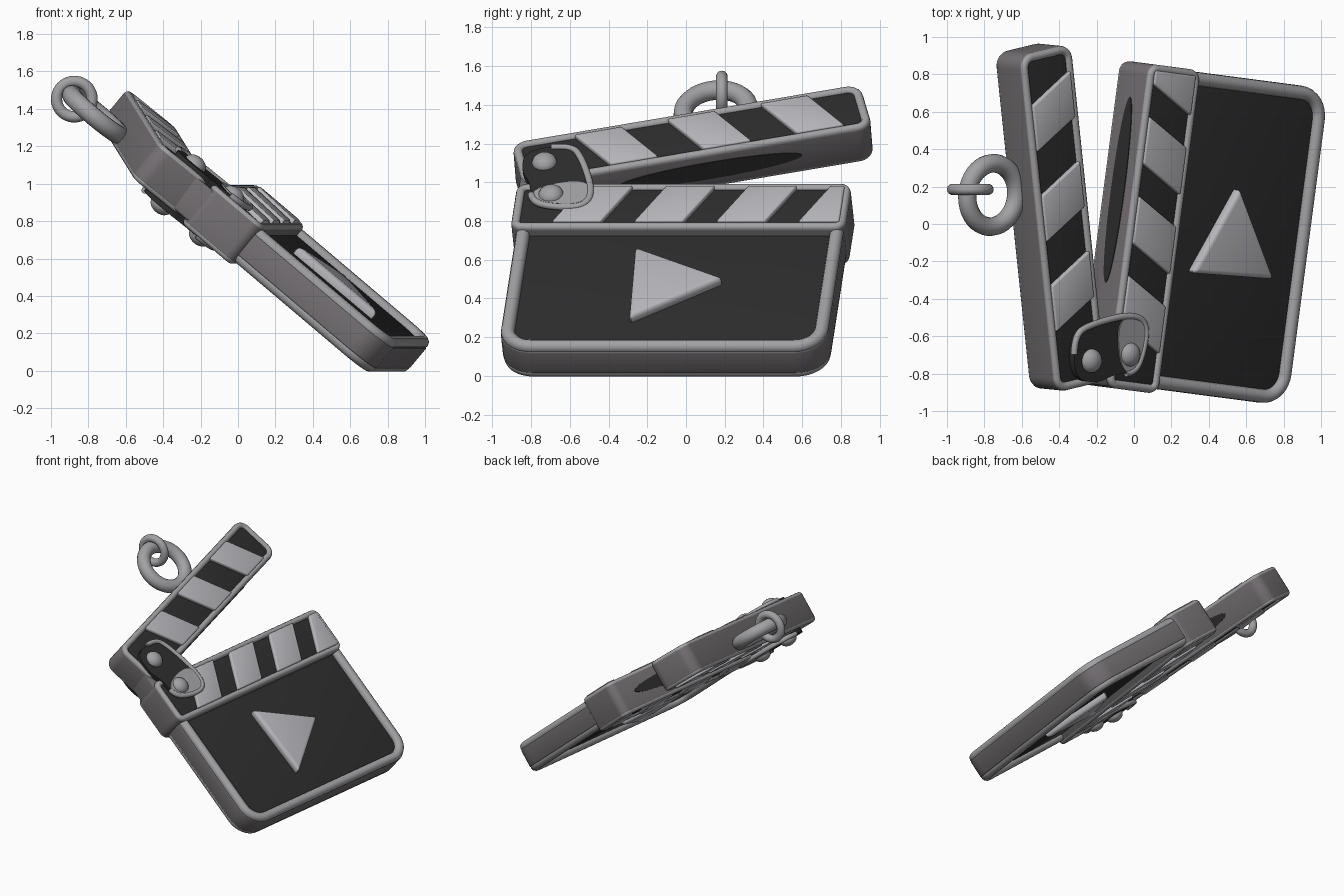
import bpy, bmesh, math
from mathutils import Matrix, Vector

if "Cube" in bpy.data.objects:
    bpy.data.objects.remove(bpy.data.objects["Cube"])

def mat(name, c):
    m = bpy.data.materials.new(name)
    m.diffuse_color = (*c, 1)
    m.use_nodes = True
    m.node_tree.nodes["Principled BSDF"].inputs["Base Color"].default_value = m.diffuse_color
    return m

SIDE = mat("warm_grey_side", (0.175, 0.16, 0.17))
RIM = mat("mid_grey_rim", (0.36, 0.36, 0.375))
LIGHT = mat("light_grey", (0.47, 0.47, 0.50))
DARK = mat("near_black", (0.026, 0.026, 0.026))

# Tilted board frame: u along the width, v up the slope, n out of the face
u = Vector((0.13, 0.9915, 0)).normalized()
d = Vector((-u.y, u.x, 0))
a = math.radians(40)
v = d * math.cos(a) + Vector((0, 0, math.sin(a)))
n = u.cross(v)
F = Matrix((u, v, n)).transposed().to_4x4()
BOARD = F @ Matrix.Translation((0, 0, 0.618))
ARM = (F @ Matrix.Translation((-0.012, 1.092, 0.603)) @ Matrix.Rotation(math.radians(16.4), 4, 'Z')
       @ Matrix.Rotation(math.radians(1.2), 4, 'Y'))
FLIP = Matrix.Diagonal((1, 1, -1, 1))

def finish(name, bm, M, mats, smooth=40):
    bm.transform(M)
    bmesh.ops.recalc_face_normals(bm, faces=bm.faces)
    me = bpy.data.meshes.new(name)
    bm.to_mesh(me)
    bm.free()
    ob = bpy.data.objects.new(name, me)
    bpy.context.collection.objects.link(ob)
    for m in mats:
        me.materials.append(m)
    activate(ob)
    bpy.ops.object.shade_smooth_by_angle(angle=math.radians(smooth))
    return ob

def activate(ob):
    bpy.ops.object.select_all(action='DESELECT')
    ob.select_set(True)
    bpy.context.view_layer.objects.active = ob

def rounded(x0, y0, x1, y1, r, steps=8):
    pts = []
    for cx, cy, a0 in ((x1 - r, y1 - r, 0), (x0 + r, y1 - r, 90), (x0 + r, y0 + r, 180), (x1 - r, y0 + r, 270)):
        for i in range(steps + 1):
            t = math.radians(a0 + 90 * i / steps)
            pts.append((cx + r * math.cos(t), cy + r * math.sin(t)))
    return pts

def round_corners(pts, passes=3):
    # corner cutting turns a few points into a smooth outline
    for _ in range(passes):
        out = []
        for i, p in enumerate(pts):
            p, q = Vector(p), Vector(pts[(i + 1) % len(pts)])
            out += [p.lerp(q, 0.25), p.lerp(q, 0.75)]
        pts = out
    return [tuple(p) for p in pts]

def prism(name, pts, z0, z1, M, mats, bevel=0.015, clip=None, face_mat=False):
    bm = bmesh.new()
    bm.faces.new([bm.verts.new((x, y, z0)) for x, y in pts])
    for s in ((-1, 1) if clip else ()):
        bmesh.ops.bisect_plane(bm, geom=bm.verts[:] + bm.edges[:] + bm.faces[:],
                               plane_co=(s * clip, 0, 0), plane_no=(s, 0, 0), clear_outer=True)
    ext = bmesh.ops.extrude_face_region(bm, geom=bm.faces[:])
    bmesh.ops.translate(bm, vec=(0, 0, z1 - z0), verts=[e for e in ext["geom"] if isinstance(e, bmesh.types.BMVert)])
    bmesh.ops.recalc_face_normals(bm, faces=bm.faces)
    edges = [e for e in bm.edges if e.calc_face_angle(0) > 0.9]
    if bevel:
        bmesh.ops.bevel(bm, geom=edges, offset=bevel, segments=3, profile=0.5, affect='EDGES')
    if face_mat:
        bm.normal_update()
        for f in bm.faces:
            f.material_index = 1 if abs(f.normal.z) > 0.95 else 0
    return finish(name, bm, M, mats)

def tube(name, pts, z, r, M, material, closed=True):
    cu = bpy.data.curves.new(name, 'CURVE')
    cu.dimensions = '3D'
    cu.bevel_depth, cu.bevel_resolution, cu.use_fill_caps = r, 3, True
    sp = cu.splines.new('POLY')
    sp.points.add(len(pts) - 1)
    for p, (x, y) in zip(sp.points, pts):
        p.co = (*(M @ Vector((x, y, z))), 1)
    sp.use_cyclic_u = closed
    ob = bpy.data.objects.new(name, cu)
    bpy.context.collection.objects.link(ob)
    activate(ob)
    bpy.ops.object.convert(target='MESH')
    ob = bpy.context.view_layer.objects.active
    ob.data.materials.clear()
    ob.data.materials.append(material)
    bpy.ops.object.shade_smooth_by_angle(angle=math.radians(60))

def slab(name, x0, y0, x1, y1, r, half, M, rim, recess):
    # core with dark faces, and a raised round rim on both faces
    h = half - recess
    prism(name, rounded(x0, y0, x1, y1, r), -h, h, M, [SIDE, DARK], 0.01, face_mat=True)
    i = rim * 1.05
    for side, S in (("front", M), ("back", M @ FLIP)):
        tube(f"{name}_{side}_rim", rounded(x0 + i, y0 + i, x1 - i, y1 - i, max(r - i, 0.02)), half - rim, rim, S, RIM)

def stripes(name, first, step, width, count, y0, y1, slant, clip, z0, z1, M):
    for side, S in (("front", M), ("back", M @ FLIP)):
        for k in range(count):
            x = first + k * step
            prism(f"{name}_{side}_{k + 1}",
                  [(x, y0), (x + width, y0), (x + width + slant, y1), (x + slant, y1)],
                  z0, z1, S, [LIGHT], 0.01, clip)

# Main bodies
slab("board", -0.86, -0.632, 0.85, 0.50, 0.17, 0.115, BOARD, 0.036, 0.042)
slab("lower_bar", -0.885, 0.30, 0.86, 0.66, 0.06, 0.137, BOARD, 0.023, 0.018)
slab("clapper_arm", -0.93, -0.178, 0.91, 0.178, 0.08, 0.12, ARM, 0.023, 0.018)

# Stripe pads
stripes("bar_stripe", -0.67, 0.428, 0.255, 4, 0.34, 0.625, 0.14, 0.828, 0.10, 0.144, BOARD)
stripes("arm_stripe", -0.462, 0.49, 0.25, 3, -0.142, 0.142, -0.14, 0.86, 0.09, 0.127, ARM)

# Play triangle, hinge plates and screws on both faces
tri = [(0.265, -0.085), (-0.22, 0.165), (-0.195, -0.405)]
plate = round_corners([(-0.865, 0.91), (-0.63, 0.95), (-0.56, 0.84), (-0.48, 0.58), (-0.51, 0.46),
                       (-0.65, 0.45), (-0.79, 0.49), (-0.81, 0.64), (-0.87, 0.74)])
lobe = round_corners([(-0.55, 0.67), (-0.48, 0.58), (-0.51, 0.46), (-0.65, 0.45), (-0.79, 0.49), (-0.79, 0.60)])
rim_path = [p for p in plate if not (p[0] < -0.75 and p[1] > 0.56)]
prism("hinge_block", rounded(-0.878, 0.46, -0.62, 0.88, 0.06), -0.105, 0.105, BOARD, [SIDE])
for side, S in (("front", BOARD), ("back", BOARD @ FLIP)):
    prism(f"play_triangle_{side}", tri, 0.05, 0.124, S, [LIGHT], 0.025)
    prism(f"hinge_plate_{side}", plate, 0.10, 0.143, S, [DARK], 0)
    prism(f"hinge_lobe_{side}", lobe, 0.11, 0.151, S, [RIM], 0)
    tube(f"hinge_rim_{side}", rim_path, 0.14, 0.018, S, RIM, False)
    for i, (x, y) in enumerate(((-0.755, 0.81), (-0.695, 0.55))):
        bm = bmesh.new()
        bmesh.ops.create_uvsphere(bm, u_segments=24, v_segments=12, radius=0.065)
        finish(f"hinge_screw_{side}_{i + 1}", bm,
               S @ Matrix.Translation((x, y, 0.14)) @ Matrix.Diagonal((1, 1, 0.75, 1)), [RIM], 60)

# Dark patches on the two edges that clap together
def patch(name, M, x, y, hx, hz):
    bm = bmesh.new()
    bmesh.ops.create_cone(bm, cap_ends=True, segments=32, radius1=1, radius2=1, depth=1)
    finish(name, bm, M @ Matrix.Translation((x, y, 0)) @ Matrix.Rotation(math.pi / 2, 4, 'X')
           @ Matrix.Diagonal((hx, hz, 0.008, 1)), [DARK])

patch("bar_edge_patch", BOARD, 0.17, 0.66, 0.50, 0.055)
patch("arm_edge_patch", ARM, 0.05, -0.178, 0.48, 0.055)

# Key ring loops
def ring(name, M, R, r, segs=40):
    bm = bmesh.new()
    grid = [[bm.verts.new(((R + r * math.cos(q)) * math.cos(p), (R + r * math.cos(q)) * math.sin(p), r * math.sin(q)))
             for q in (2 * math.pi * j / 14 for j in range(14))]
            for p in (2 * math.pi * i / segs for i in range(segs))]
    for i in range(segs):
        for j in range(14):
            A, B = grid[i], grid[(i + 1) % segs]
            k = (j + 1) % 14
            bm.faces.new((A[j], B[j], B[k], A[k]))
    finish(name, bm, M, [RIM], 180)

ring("large_ring", F @ Matrix.Translation((0.055, 1.472, 0.55)), 0.17, 0.05)
ring("small_ring", Matrix.Translation((-0.875, 0.185, 1.452)) @ Matrix.Rotation(math.radians(25), 4, 'Y')
     @ Matrix.Rotation(math.pi / 2, 4, 'X'), 0.095, 0.03)
